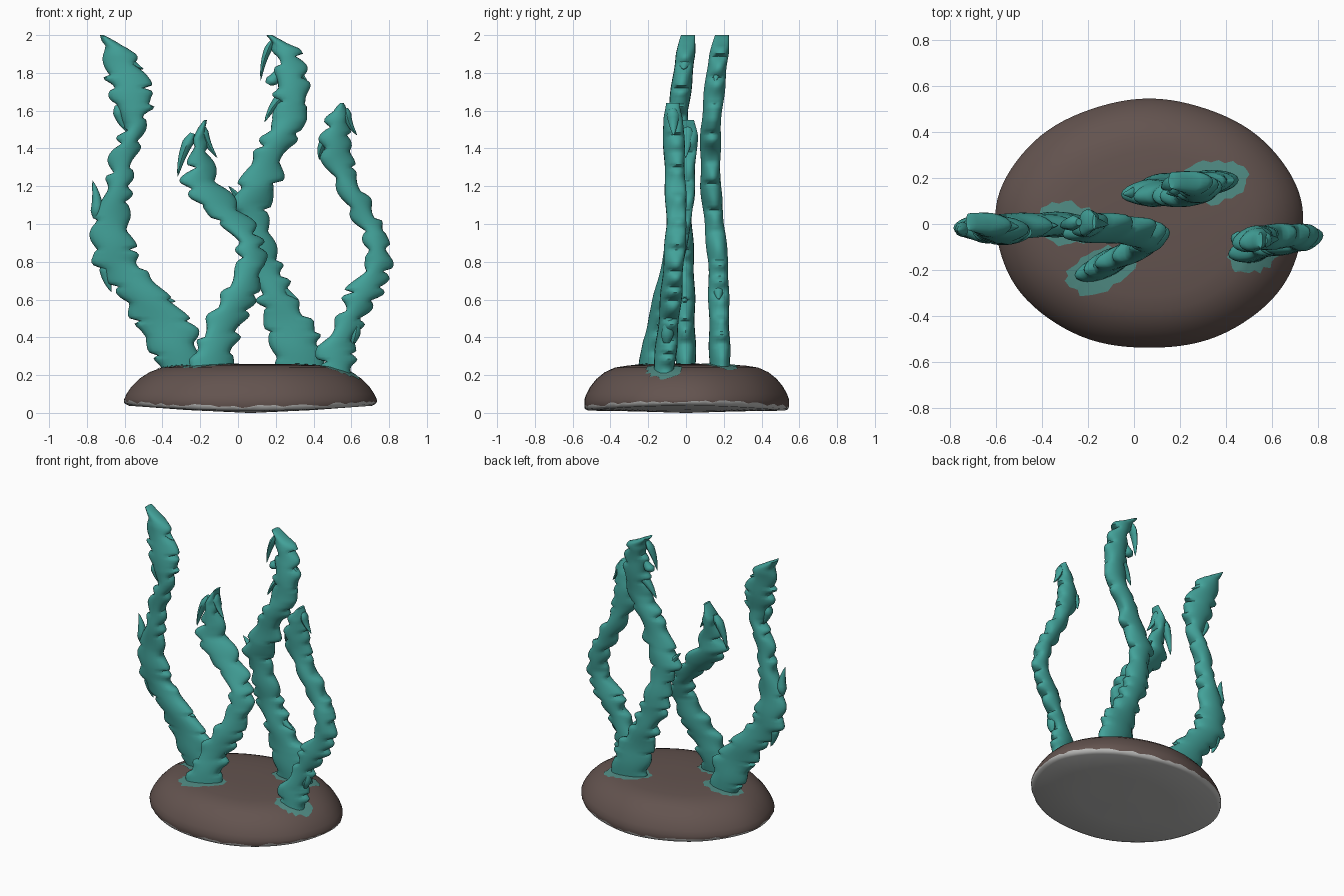
import bpy
import bmesh
import math
import random
from mathutils import Vector

random.seed(4)
if "Cube" in bpy.data.objects:
    bpy.data.objects.remove(bpy.data.objects["Cube"])


def make_material(name, colour):
    mat = bpy.data.materials.new(name)
    mat.use_nodes = True
    mat.diffuse_color = (*colour, 1)
    mat.node_tree.nodes["Principled BSDF"].inputs["Base Color"].default_value = (*colour, 1)
    return mat


teal = make_material("teal", (0.055, 0.36, 0.32))
dull_teal = make_material("dull teal", (0.08, 0.26, 0.23))
brown = make_material("brown", (0.125, 0.087, 0.078))
grey = make_material("grey", (0.5, 0.5, 0.49))

# Rock dome: radius and height, from the middle outward
DOME = [(0.02, .26), (.2, .26), (.4, .257), (.58, .25), (.7, .24), (.8, .215),
        (.88, .18), (.94, .14), (.98, .1), (1, .07)]
CENTRE, RX, RY = 0.066, 0.669, 0.542


def finish(bm, name, materials, angle):
    bmesh.ops.recalc_face_normals(bm, faces=bm.faces)
    mesh = bpy.data.meshes.new(name)
    bm.to_mesh(mesh)
    bm.free()
    obj = bpy.data.objects.new(name, mesh)
    bpy.context.collection.objects.link(obj)
    for mat in materials:
        mesh.materials.append(mat)
    bpy.ops.object.select_all(action="DESELECT")
    obj.select_set(True)
    bpy.context.view_layer.objects.active = obj
    bpy.ops.object.shade_smooth_by_angle(angle=math.radians(angle))
    return obj


def loft(bm, rings):
    """Skin a list of closed rings of points and cap both ends."""
    loops = [[bm.verts.new(p) for p in ring] for ring in rings]
    count = len(loops[0])
    for low, high in zip(loops, loops[1:]):
        for i in range(count):
            j = (i + 1) % count
            bm.faces.new((low[i], low[j], high[j], high[i]))
    bm.faces.new(loops[0])
    bm.faces.new(loops[-1])


def sample(rows, z):
    """Interpolate the columns of rows at z (column 0)."""
    for a, b in zip(rows, rows[1:]):
        if z <= b[0]:
            t = max(0, (z - a[0]) / (b[0] - a[0]))
            return [p + (q - p) * t for p, q in zip(a[1:], b[1:])]
    return list(rows[-1][1:])


def ragged_edge(steps, size):
    """Uneven lobes, each leaning up or down at random."""
    offsets = []
    while len(offsets) < steps:
        length = random.randint(5, 11)
        depth = size * random.uniform(0.4, 1.2)
        lean = random.choice((0.45, 1, 2.2))
        offsets += [depth * (math.sin(math.pi * (i / length) ** lean) - 0.6)
                    for i in range(length)]
    return offsets


def leaflet(bm, start, end, width):
    """Flat blade that curves from start to a point at end."""
    start, end = Vector(start), Vector(end)
    along = (end - start).normalized()
    across = Vector((along.z, 0, -along.x))
    rings = []
    for i in range(10):
        t = i / 9
        mid = start.lerp(end, t) + across * 0.012 * math.sin(math.pi * t)
        size = max(0.02, min(1, 0.4 + 3 * t) * (1 - t) ** 0.7)
        rings.append([mid + across * width * size * math.cos(k * math.pi / 4)
                      + Vector((0, 0.04 * size * math.sin(k * math.pi / 4), 0))
                      for k in range(8)])
    loft(bm, rings)


def root_patch(name, x, y, half, tilt):
    """Thin ragged skirt lying on the dome around a frond's foot."""
    bm = bmesh.new()
    loops = [[] for ring in range(3)]
    for k in range(32):
        a = k * math.tau / 32
        spread = random.uniform(0.025, 0.05)
        for loop, grow in zip(loops, (-0.03, 0, spread)):
            px = x + (half + grow) * math.cos(a)
            py = y + tilt * (px - x) + (0.055 + grow) * math.sin(a)
            radius = math.hypot((px - CENTRE) / RX, py / RY)
            loop.append(bm.verts.new((px, py, sample(DOME, radius)[0] + 0.004)))
    for inner, outer in zip(loops, loops[1:]):
        for i in range(32):
            j = (i + 1) % 32
            bm.faces.new((inner[i], outer[i], outer[j], inner[j]))
    finish(bm, name, [dull_teal], 60)


def frond(name, outline, depth, tilt, blades):
    """outline rows: height, left edge, right edge. depth rows: height, y."""
    bm = bmesh.new()
    bottom, top = outline[0][0], outline[-1][0]
    steps = int((top - bottom) / 0.014)
    teeth = [ragged_edge(steps + 1, 0.045) for side in range(2)]
    rings = []
    for i in range(steps + 1):
        t = i / steps
        z = bottom + (top - bottom) * t
        left, right = sample(outline, z)
        fade = min(1, i / 5, (steps - i) / 8)
        y = sample(depth, z)[0]
        mid, half = (left + right) / 2, (right - left) / 2
        thick = 0.053 * min(1, 0.65 + 6 * (1 - t)) * (1 + 0.06 * math.sin(z * 23))
        ring = []
        for k in range(20):
            a = k * math.pi / 10
            c = math.cos(a)
            dx = half * c + teeth[c > 0][i] * fade * c ** 3
            ring.append((mid + dx, y + tilt * dx + thick * math.sin(a), z))
        rings.append(ring)
    loft(bm, rings)
    for x1, z1, x2, z2, width in blades:
        y1, y2 = sample(depth, z1)[0], sample(depth, z2)[0]
        leaflet(bm, (x1, y1, z1), (x2, y2, z2), width)
    finish(bm, name, [teal], 50)
    left, right = outline[0][1:]
    root_patch(name + "_root", (left + right) / 2, depth[0][1], (right - left) / 2, tilt)


# Fronds
frond("right_frond",
      [(.22, -.4, -.2), (.45, -.53, -.22), (.62, -.62, -.37), (.8, -.77, -.53),
       (1, -.77, -.58), (1.2, -.7, -.57), (1.4, -.66, -.53), (1.52, -.59, -.49),
       (1.65, -.67, -.45), (1.8, -.7, -.49), (1.93, -.71, -.58), (2, -.73, -.71)],
      [(.2, 0), (.8, -.01), (1.2, -.03), (1.6, -.04), (2, .01)], 0,
      [(-.75, 1.03, -.77, 1.23, .04), (-.46, .64, -.33, .59, .04),
       (-.7, .8, -.67, .64, .04), (-.64, 1.63, -.58, 1.48, .035),
       (-.58, 1.88, -.5, 1.82, .03)])
frond("back_frond",
      [(.22, .21, .46), (.45, .15, .42), (.6, .11, .3), (.8, .03, .22),
       (1, .01, .16), (1.1, -.04, .16), (1.25, .02, .23), (1.4, .1, .27),
       (1.55, .19, .36), (1.65, .2, .38), (1.8, .2, .36), (1.93, .19, .32),
       (2, .15, .18)],
      [(.2, .18), (.8, .17), (1.2, .13), (1.5, .13), (1.8, .16), (2, .19)], .1,
      [(.18, 1.97, .12, 1.76, .025), (.28, 1.9, .37, 1.75, .03),
       (.26, 1.7, .14, 1.54, .035), (.2, .69, .32, .6, .04),
       (.02, 1.08, -.05, 1.2, .03), (.16, 1.74, .22, 1.84, .04)])
frond("front_frond",
      [(.22, -.26, -.03), (.42, -.2, 0), (.6, -.1, .09), (.78, 0, .15),
       (.9, 0, .13), (1, -.09, .08), (1.1, -.21, 0), (1.22, -.3, -.1),
       (1.3, -.25, -.13), (1.45, -.25, -.17), (1.55, -.18, -.165)],
      [(.2, -.2), (.5, -.14), (.8, -.07), (1, -.03), (1.5, .01)], .3,
      [(-.24, 1.48, -.32, 1.25, .035), (-.19, 1.52, -.11, 1.35, .03),
       (-.04, 1.01, -.06, 1.09, .04), (-.02, .58, .01, .46, .04)])
frond("left_frond",
      [(.2, .45, .6), (.35, .42, .62), (.5, .53, .66), (.65, .58, .77),
       (.8, .69, .81), (.95, .66, .79), (1.1, .57, .71), (1.25, .5, .62),
       (1.35, .44, .61), (1.45, .44, .59), (1.58, .48, .59), (1.64, .54, .56)],
      [(.2, -.12), (.6, -.08), (1, -.05), (1.6, -.07)], .2,
      [(.57, 1.61, .63, 1.47, .03), (.61, .37, .63, .58, .03),
       (.47, 1.45, .43, 1.34, .03)])

# Rock base: oval dome, chipped rim, underside rising to either side
bm = bmesh.new()
rings = []
for radius, z in [(.02, .0), (.5, .008), (.96, .012), (.99, .02), (1, .035)] + DOME[::-1]:
    ring = []
    for k in range(96):
        a = k * math.tau / 96
        rim = 1 + 0.004 * math.sin(5 * a) + 0.003 * math.sin(9 * a)
        x, y = radius * math.cos(a) * rim, radius * math.sin(a) * rim
        lift = 0.028 * x * x if z < 0.07 else 0
        chip = random.uniform(-.01, .008) if z == .035 else 0
        ring.append((CENTRE + RX * x, RY * y, z + lift + chip))
    rings.append(ring)
loft(bm, rings)
base = finish(bm, "rock_base", [brown, grey], 50)
lowest_rows = 96 * 4
for face in base.data.polygons:
    if min(face.vertices) < lowest_rows:
        face.material_index = 1
